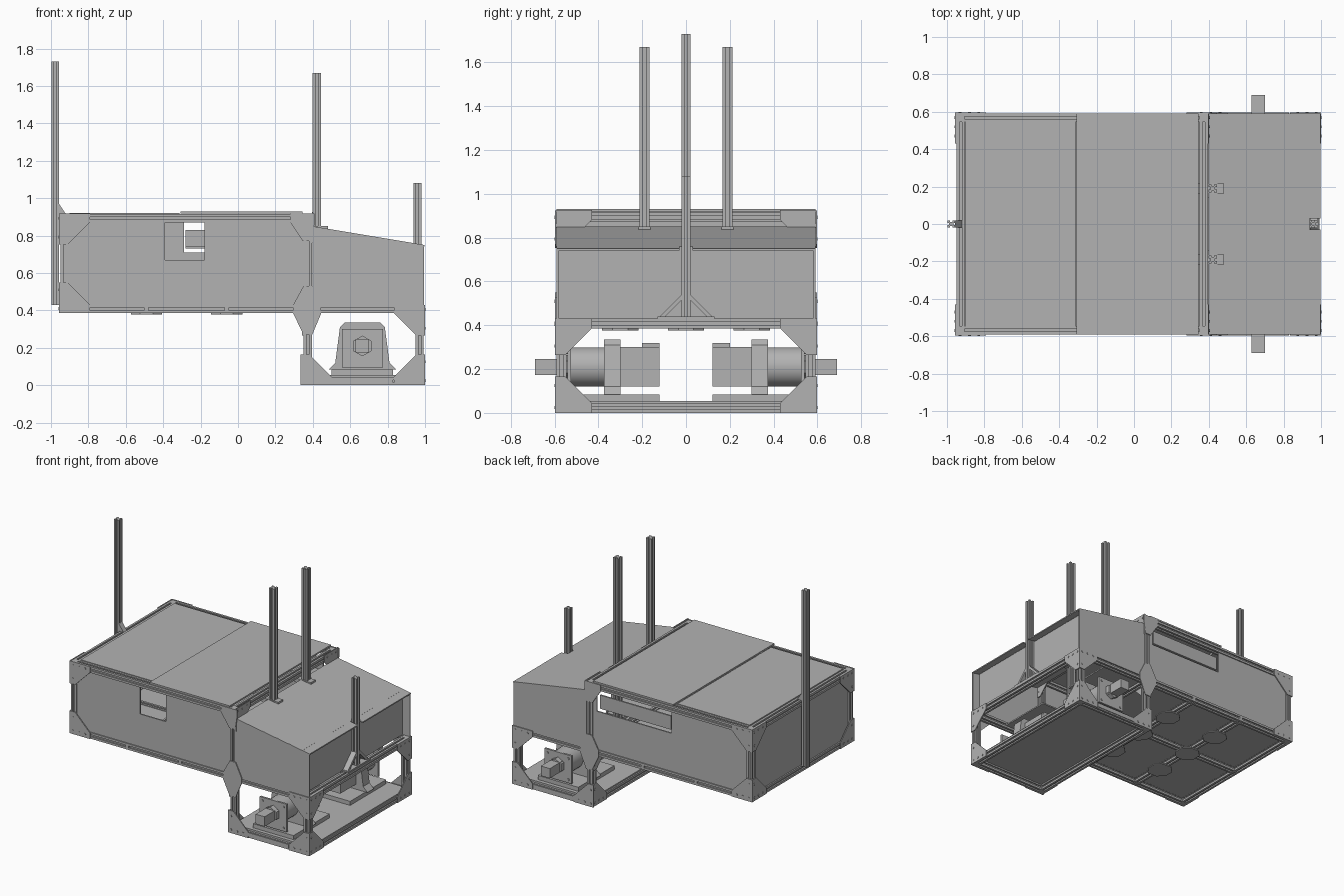
import bpy, bmesh, math
from mathutils import Vector

cube = bpy.data.objects.get("Cube")
if cube:
    bpy.data.objects.remove(cube, do_unlink=True)

grey = bpy.data.materials.new("plain grey")
grey.use_nodes = True
grey.diffuse_color = (0.45, 0.45, 0.45, 1)
grey.node_tree.nodes["Principled BSDF"].inputs["Base Color"].default_value = (0.45, 0.45, 0.45, 1)


def prism(name, pts, axis, lo, hi):
    """Extrude a 2D outline along an axis; outline uses the other two axes in order."""
    order = {"x": lambda u, v, w: (w, u, v),
             "y": lambda u, v, w: (u, w, v),
             "z": lambda u, v, w: (u, v, w)}[axis]
    bm = bmesh.new()
    face = bm.faces.new([bm.verts.new(order(u, v, lo)) for u, v in pts])
    ext = bmesh.ops.extrude_face_region(bm, geom=[face])
    moved = [g for g in ext["geom"] if isinstance(g, bmesh.types.BMVert)]
    bmesh.ops.translate(bm, verts=moved, vec=Vector(order(0, 0, hi - lo)))
    bmesh.ops.recalc_face_normals(bm, faces=bm.faces)
    mesh = bpy.data.meshes.new(name)
    bm.to_mesh(mesh)
    bm.free()
    mesh.materials.append(grey)
    obj = bpy.data.objects.new(name, mesh)
    bpy.context.collection.objects.link(obj)
    return obj


def box(name, x0, x1, y0, y1, z0, z1):
    return prism(name, [(x0, y0), (x1, y0), (x1, y1), (x0, y1)], "z", z0, z1)


def disc(name, u, v, r, axis, lo, hi, sides=24):
    ring = [2 * math.pi * (i + 0.5) / sides for i in range(sides)]
    return prism(name, [(u + r * math.cos(a), v + r * math.sin(a)) for a in ring], axis, lo, hi)


H = 0.0225  # half width of a slotted beam


def beam(name, axis, u, v, lo, hi, h=H):
    """Slotted square extrusion centred on (u, v)."""
    side = [(h, -h), (h, -h * 0.3), (h * 0.55, -h * 0.3), (h * 0.55, h * 0.3), (h, h * 0.3)]
    pts = []
    for k in range(4):
        for a, b in side:
            for _ in range(k):
                a, b = -b, a
            pts.append((u + a, v + b))
    return prism(name, pts, axis, lo, hi)


def gusset(name, axis, u, v, su, sv, face, out):
    """Bolted corner plate; (su, sv) points from the corner into the frame."""
    leg, w = 0.165, 0.045
    shape = [(0, 0), (leg, 0), (leg, w), (w, leg), (0, leg)]
    prism(name, [(u + su * a, v + sv * b) for a, b in shape], axis, face, face + out * 0.007)
    for a, b in [(0.025, 0.025), (0.075, 0.025), (0.125, 0.025), (0.025, 0.125)]:
        disc(name + "_bolt", u + su * a, v + sv * b, 0.008, axis, face, face + out * 0.01, 8)


# Frame lines
XL, XM, XR = -0.9275, 0.3725, 0.9705
YS, Z0, Z1, Z2 = 0.5675, 0.0225, 0.4075, 0.8925
SIDE = 0.59

for s in (-1, 1):
    # Long beams and uprights of both frames
    beam("upper_rail", "x", s * YS, Z2, XL - H, XM + H)
    beam("middle_rail", "x", s * YS, Z1, XL - H, XR + H)
    beam("lower_rail", "x", s * YS, Z0, XM - H, XR + H)
    beam("end_upright", "z", XL, s * YS, Z1 - H, Z2 + H)
    beam("centre_upright", "z", XM, s * YS, 0, Z2 + H)
    beam("drive_upright", "z", XR, s * YS, 0, Z1 + H)

    # Side corner plates
    f = s * SIDE
    for sv, v in ((1, 0.385), (-1, 0.918)):
        gusset("body_side_gusset", "y", -0.955, v, 1, sv, f, s)
        gusset("body_end_gusset", "x", s * 0.595, v, -s, sv, -0.95, -1)
    for sv, v in ((1, 0.0), (-1, 0.43)):
        gusset("drive_side_gusset", "y", 1.0, v, -1, sv, f, s)
        gusset("drive_end_gusset", "x", s * 0.595, v, -s, sv, 0.993, 1)
        gusset("drive_inner_gusset", "x", s * 0.595, v, -s, sv, 0.35, -1)
    gusset("drive_side_gusset", "y", 0.335, 0, 1, 1, f, s)
    gusset("hood_end_gusset", "x", s * 0.595, 0.925, -s, -1, 0.395, 1)

    # Joining plates on the shared upright
    prism("waist_plate", [(0.35, 0.53), (0.397, 0.53), (0.445, 0.43), (0.445, 0.385),
                          (0.397, 0.27), (0.35, 0.27), (0.295, 0.385), (0.295, 0.43)],
          "y", f, f + s * 0.007)
    prism("shoulder_plate", [(0.28, 0.918), (0.28, 0.87), (0.347, 0.77), (0.395, 0.77),
                             (0.41, 0.87), (0.41, 0.918)], "y", f, f + s * 0.007)
    # Bottom bumper strip
    box("bumper_strip", 0.5, 0.83, min(f, f + s * 0.005), max(f, f + s * 0.005), 0.01, 0.04)

    # Side panel with an open window along its top edge
    wl, wr, wz = ((-0.39, -0.18, 0.67) if s < 0 else (-0.29, 0.32, 0.71))
    prism("side_panel", [(XL, 0.42), (XM, 0.42), (XM, 0.875), (wr, 0.875), (wr, wz),
                         (wl, wz), (wl, 0.875), (XL, 0.875)], "y", s * 0.572, s * 0.582)

    # Sloped hood sides and the two lips beside the short mast
    prism("hood_side", [(0.397, 0.43), (0.995, 0.43), (0.995, 0.75), (0.397, 0.85)],
          "y", s * 0.58, s * 0.59)
    prism("hood_lip", [(0.935, 0.752), (0.997, 0.741), (0.997, 0.75), (0.935, 0.76)],
          "y", s * 0.03, s * 0.588)

    # Twin masts through the hood
    beam("twin_mast", "z", 0.422, s * 0.19, 0.45, 1.67)
    box("twin_mast_bracket", 0.345, 0.48, s * 0.19 - 0.027, s * 0.19 + 0.027, 0.82, 0.85)

    # Drive unit
    mx, mz = 0.665, 0.21
    box("drive_base", 0.5, 0.83, min(s * 0.12, s * 0.54), max(s * 0.12, s * 0.54), 0.055, 0.085)
    box("drive_block", 0.58, 0.75, min(s * 0.12, s * 0.3), max(s * 0.12, s * 0.3), 0.12, 0.3)
    box("drive_block_cap", 0.6, 0.73, min(s * 0.12, s * 0.2), max(s * 0.12, s * 0.2), 0.3, 0.32)
    prism("drive_mount", [(0.485, 0.085), (0.845, 0.085), (0.81, 0.12), (0.785, 0.31), (0.76, 0.335),
                          (0.57, 0.335), (0.545, 0.31), (0.52, 0.12)], "y", s * 0.3, s * 0.375)
    disc("drive_housing", mx, mz, 0.09, "y", s * 0.37, s * 0.53)
    box("drive_face_plate", 0.555, 0.775, min(s * 0.525, s * 0.54), max(s * 0.525, s * 0.54), 0.095, 0.3)
    disc("drive_collar", mx, mz, 0.055, "y", s * 0.54, s * 0.575, 6)
    box("drive_shaft", 0.627, 0.7, min(s * 0.54, s * 0.69), max(s * 0.54, s * 0.69), 0.174, 0.246)
    for dx in (-0.085, 0.085):
        for dz in (-0.09, 0.065):
            disc("face_plate_bolt", mx + dx, mz + dz, 0.008, "y", s * 0.54, s * 0.546, 8)

    # Hood floor shelf
    box("hood_shelf", 0.395, 0.72, min(s * 0.14, s * 0.55), max(s * 0.14, s * 0.55), 0.4, 0.41)

# Cross beams
for name, x, z in (("end_top_beam", XL, Z2), ("end_bottom_beam", XL, Z1),
                   ("centre_top_beam", XM, Z2), ("centre_middle_beam", XM, Z1),
                   ("centre_low_beam", XM, Z0), ("drive_middle_beam", XR, Z1),
                   ("drive_low_beam", XR, Z0), ("floor_beam", -0.49, Z1), ("floor_beam", -0.06, Z1)):
    beam(name, "y", x, z, -SIDE, SIDE)
beam("floor_spine", "x", 0, Z1, XL, XM)

# Floors
box("body_floor", XL, XM, -YS, YS, 0.415, 0.425)
box("drive_floor", 0.36, 0.985, -YS, YS, 0.04, 0.055)
for x in (-0.49, -0.06):
    for y in (-0.3, 0, 0.3):
        disc("floor_joint_plate", x, y, 0.09, "z", 0.377, 0.385, 8)

# End panel, lids and hood skin
box("end_panel", -0.94, -0.93, -YS, YS, 0.42, 0.875)
box("end_lid", -0.9, -0.312, -0.545, 0.545, 0.908, 0.92)
box("main_lid", -0.308, 0.345, -0.59, 0.59, 0.918, 0.93)
prism("hood_top", [(0.397, 0.841), (0.937, 0.751), (0.937, 0.76), (0.397, 0.85)], "y", -0.588, 0.588)
box("hood_end_panel", 0.925, 0.935, -0.582, 0.582, 0.43, 0.755)

# Tray inside the rear window
box("tray_front", -0.28, 0.3, 0.56, 0.572, 0.74, 0.83)
box("tray_base", -0.28, 0.3, 0.44, 0.572, 0.73, 0.742)

# Tall end mast and short drive-end mast
beam("tall_mast", "z", -0.977, 0, 0.43, 1.73, 0.02)
prism("tall_mast_bracket", [(-0.957, 0.915), (-0.92, 0.915), (-0.957, 0.97)], "y", -0.02, 0.02)
beam("short_mast", "z", 0.959, 0, 0.43, 1.08, 0.021)
for s in (-1, 1):
    prism("short_mast_brace", [(s * 0.13, 0.43), (s * 0.105, 0.43), (s * 0.02, 0.515), (s * 0.02, 0.54)],
          "x", 0.94, 0.98)
box("short_mast_foot", 0.94, 0.99, -0.13, 0.13, 0.43, 0.44)

# Smooth the round housings only
for obj in bpy.context.collection.objects:
    if obj.name.startswith("drive_housing"):
        bpy.ops.object.select_all(action="DESELECT")
        obj.select_set(True)
        bpy.context.view_layer.objects.active = obj
        bpy.ops.object.shade_smooth_by_angle(angle=math.radians(40))
